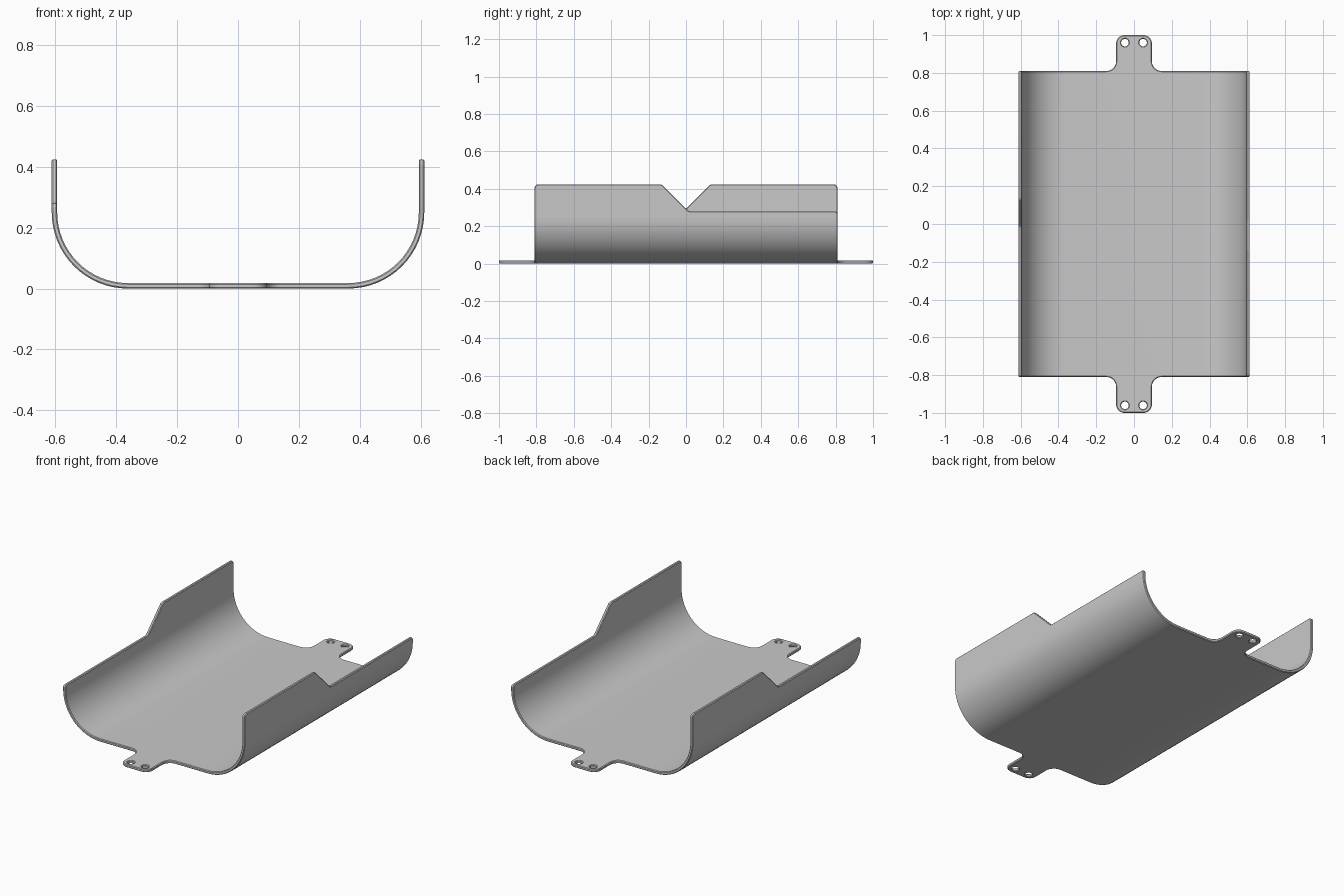
import bpy, bmesh, math
from mathutils import Vector

if "Cube" in bpy.data.objects:
    bpy.data.objects.remove(bpy.data.objects["Cube"], do_unlink=True)

THICK, CHAMFER = 0.018, 0.004
FLAT, RADIUS = 0.362, 0.25           # half floor width, outer bend radius
ARC = RADIUS * math.pi / 2
HIGH = FLAT + ARC + 0.174            # unrolled distance to the tall rim
LOW = FLAT + ARC + 0.03              # unrolled distance to the low rim
END, TAB = 0.81, 0.095


def rounded(corners, steps=6):
    """Polygon with a circular fillet at every (x, y, radius) corner."""
    out = []
    n = len(corners)
    for i, (x, y, r) in enumerate(corners):
        p = Vector((x, y))
        a = (Vector(corners[i - 1][:2]) - p).normalized()
        b = (Vector(corners[(i + 1) % n][:2]) - p).normalized()
        half = a.angle(b) / 2
        centre = p + (a + b).normalized() * (r / math.sin(half))
        start = p + a * (r / math.tan(half)) - centre
        end = p + b * (r / math.tan(half)) - centre
        for k in range(steps + 1):
            out.append(centre + start.lerp(end, k / steps).normalized() * r)
    return out


def inset(points, d):
    """Move a loop towards its left side, into the sheet."""
    out = []
    for i, p in enumerate(points):
        a = (p - points[i - 1]).normalized()
        b = (points[(i + 1) % len(points)] - p).normalized()
        na, nb = Vector((-a.y, a.x)), Vector((-b.y, b.x))
        m = (na + nb).normalized()
        out.append(p + m * (d / m.dot(na)))
    return out


def bend(co):
    """Roll the flat sheet up into the trough section."""
    side = 1 if co.x >= 0 else -1
    s, t = abs(co.x), co.z
    if s <= FLAT:
        return Vector((co.x, co.y, t))
    a = min((s - FLAT) / RADIUS, math.pi / 2)
    extra = max(0, s - FLAT - ARC)
    return Vector((side * (FLAT + (RADIUS - t) * math.sin(a)), co.y,
                   RADIUS - (RADIUS - t) * math.cos(a) + extra))


# Unrolled outline: one half, then the same half turned by 180 degrees
half = [(-TAB, -1, 0.045), (TAB, -1, 0.045), (TAB, -END, 0.05),
        (HIGH, -END, 0.02), (HIGH, -0.13, 0.025), (LOW, 0.015, 0.025),
        (LOW, END, 0.015), (TAB, END, 0.05)]
loops = [rounded(half + [(-x, -y, r) for x, y, r in half])]

# Screw holes in the tabs, wound clockwise
for hx in (-0.048, 0.048):
    for hy in (-0.96, 0.96):
        loops.append([Vector((hx + 0.02 * math.cos(k * math.tau / 24),
                              hy - 0.02 * math.sin(k * math.tau / 24)))
                      for k in range(24)])

# Flat sheet with chamfered edges
bm = bmesh.new()
caps = {0: [], 3: []}
levels = [(0, CHAMFER), (CHAMFER, 0), (THICK - CHAMFER, 0), (THICK, CHAMFER)]
for loop in loops:
    n = len(loop)
    rings = [[bm.verts.new((p.x, p.y, z)) for p in inset(loop, d)]
             for z, d in levels]
    for lower, upper in zip(rings, rings[1:]):
        for i in range(n):
            j = (i + 1) % n
            bm.faces.new((lower[i], lower[j], upper[j], upper[i]))
    for level, edges in caps.items():
        ring = rings[level]
        edges += [bm.edges.get((ring[i - 1], ring[i])) for i in range(n)]
for level, edges in caps.items():
    bmesh.ops.triangle_fill(bm, edges=edges, use_beauty=True,
                            normal=(0, 0, 1 if level else -1))

# Cut bend lines, then bend both sides up
SEGMENTS = 16
for side in (-1, 1):
    for k in range(SEGMENTS + 1):
        bmesh.ops.bisect_plane(
            bm, geom=bm.verts[:] + bm.edges[:] + bm.faces[:], dist=1e-6,
            plane_co=(side * (FLAT + ARC * k / SEGMENTS), 0, 0),
            plane_no=(1, 0, 0))
for v in bm.verts:
    v.co = bend(v.co)
bmesh.ops.recalc_face_normals(bm, faces=bm.faces[:])

mesh = bpy.data.meshes.new("cradle_tray")
bm.to_mesh(mesh)
bm.free()
tray = bpy.data.objects.new("cradle_tray", mesh)
bpy.context.collection.objects.link(tray)

# Plain grey material
grey = bpy.data.materials.new("plain_grey")
grey.use_nodes = True
colour = (0.585, 0.585, 0.585, 1)
grey.diffuse_color = colour
grey.node_tree.nodes["Principled BSDF"].inputs["Base Color"].default_value = colour
mesh.materials.append(grey)

bpy.ops.object.select_all(action="DESELECT")
tray.select_set(True)
bpy.context.view_layer.objects.active = tray
bpy.ops.object.shade_smooth_by_angle(angle=math.radians(35))
